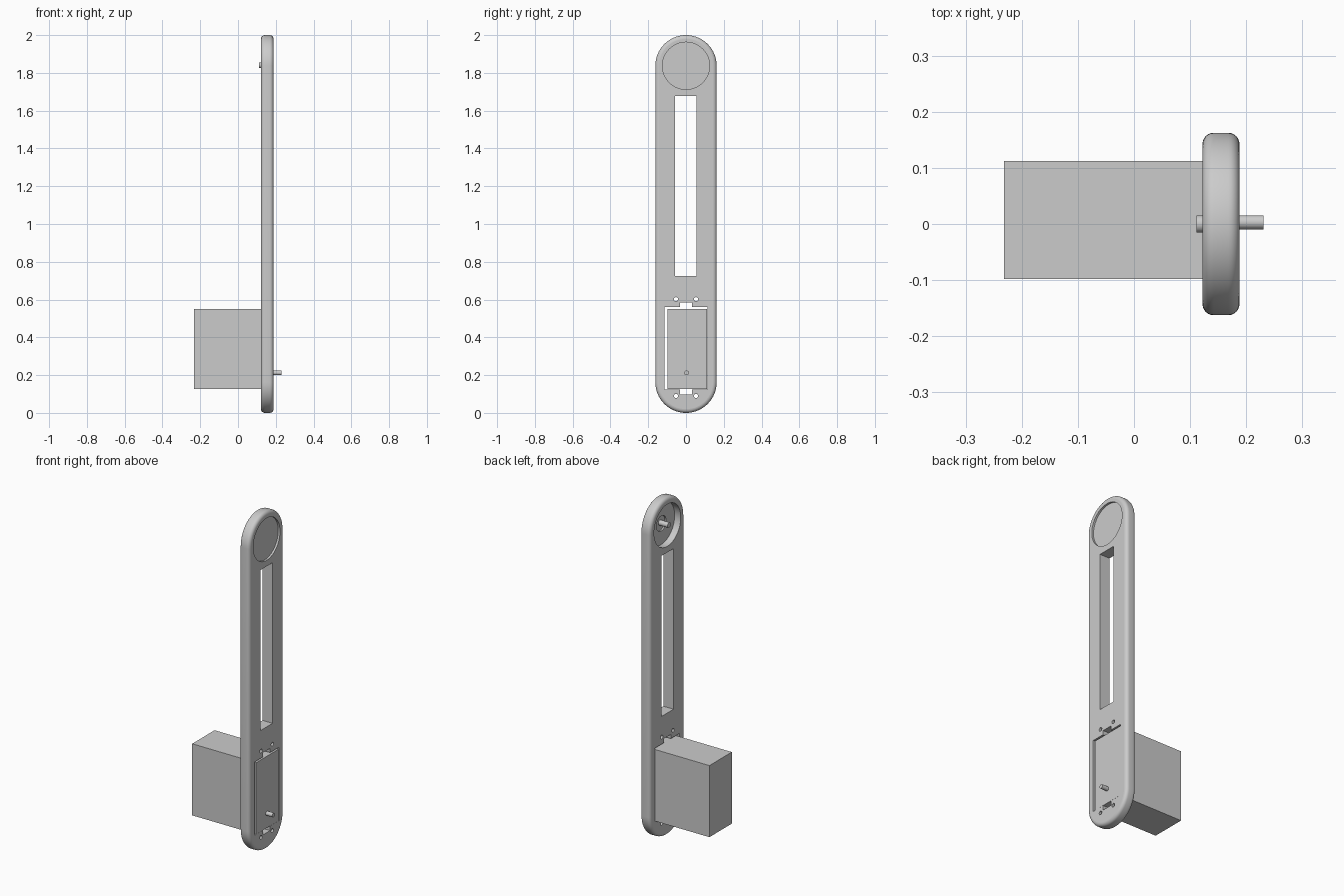
import bpy, bmesh, math
from mathutils import Matrix, Vector

if "Cube" in bpy.data.objects:
    bpy.data.objects.remove(bpy.data.objects["Cube"])

grey = bpy.data.materials.new("plain grey")
grey.use_nodes = True
colour = (0.6, 0.6, 0.6, 1)
grey.diffuse_color = colour
grey.node_tree.nodes["Principled BSDF"].inputs["Base Color"].default_value = colour

X0, X1 = 0.122, 0.188      # plate faces
R = 0.1625                 # end radius
TOP = 2 - R                # centre of the rounded top


def finish(name, bm):
    bmesh.ops.recalc_face_normals(bm, faces=bm.faces)
    mesh = bpy.data.meshes.new(name)
    bm.to_mesh(mesh)
    bm.free()
    mesh.materials.append(grey)
    obj = bpy.data.objects.new(name, mesh)
    bpy.context.collection.objects.link(obj)
    return obj


def box(name, x0, x1, y0, y1, z0, z1):
    bm = bmesh.new()
    bmesh.ops.create_cube(bm, size=1)
    bmesh.ops.scale(bm, vec=(x1 - x0, y1 - y0, z1 - z0), verts=bm.verts)
    bmesh.ops.translate(bm, vec=((x0 + x1) / 2, (y0 + y1) / 2, (z0 + z1) / 2), verts=bm.verts)
    return finish(name, bm)


def rod(name, x0, x1, y, z, radius, sides=32):
    bm = bmesh.new()
    place = Matrix.Translation(((x0 + x1) / 2, y, z)) @ Matrix.Rotation(math.pi / 2, 4, 'Y')
    bmesh.ops.create_cone(bm, cap_ends=True, segments=sides, radius1=radius,
                          radius2=radius, depth=x1 - x0, matrix=place)
    return finish(name, bm)


def smooth(obj):
    bpy.ops.object.select_all(action='DESELECT')
    obj.select_set(True)
    bpy.context.view_layer.objects.active = obj
    bpy.ops.object.shade_smooth_by_angle(angle=math.radians(35))
    for face in obj.data.polygons:
        if abs(face.normal.x) > 0.999:
            face.use_smooth = False


# Rounded arm plate
N = 32
bm = bmesh.new()
ring = []
for centre, start in ((TOP, 0), (R, math.pi)):
    for i in range(N + 1):
        a = start + math.pi * i / N
        ring.append(bm.verts.new((X0, R * math.cos(a), centre + R * math.sin(a))))
base = bm.faces.new(ring)
out = bmesh.ops.extrude_face_region(bm, geom=[base], use_keep_orig=True)
moved = [g for g in out["geom"] if isinstance(g, bmesh.types.BMVert)]
bmesh.ops.translate(bm, vec=(X1 - X0, 0, 0), verts=moved)
bmesh.ops.recalc_face_normals(bm, faces=bm.faces)
rim = [e for e in bm.edges if abs(e.verts[0].co.x - e.verts[1].co.x) < 1e-5]
bmesh.ops.bevel(bm, geom=rim, offset=0.02, segments=6, profile=0.5, affect='EDGES')
plate = finish("arm_plate", bm)

# Openings through the plate
A, B = X0 - 0.05, X1 + 0.05
cutters = [
    box("slot_cutter", A, B, -0.057, 0.055, 0.725, 1.677),
    box("motor_cutter", A, B, -0.113, 0.114, 0.125, 0.56),
    box("notch_cutter", A, B, -0.032, 0.032, 0.098, 0.585),
    rod("outer_recess_cutter", X1 - 0.012, B, 0, TOP, 0.125, 64),
    rod("inner_recess_cutter", A, X0 + 0.04, 0, TOP, 0.125, 64),
    rod("hub_cutter", A, X0 + 0.049, 0, TOP, 0.045),
]
for y in (-0.053, 0.053):
    for z in (0.09, 0.602):
        cutters.append(rod("screw_cutter", A, B, y, z, 0.011, 20))
for cutter in cutters:
    cutter.hide_render = True
    mod = plate.modifiers.new("cut", 'BOOLEAN')
    mod.operation = 'DIFFERENCE'
    mod.solver = 'EXACT'
    mod.object = cutter
bpy.context.view_layer.update()
graph = bpy.context.evaluated_depsgraph_get()
cut_mesh = bpy.data.meshes.new_from_object(plate.evaluated_get(graph))
plate.modifiers.clear()
plate.data = cut_mesh
for cutter in cutters:
    bpy.data.objects.remove(cutter)
smooth(plate)

# Motor block set into the plate, its drive pin, and the pulley shaft
box("motor_block", -0.232, X1, -0.098, 0.112, 0.1255, 0.55)
smooth(rod("drive_pin", X1 - 0.01, 0.231, 0.003, 0.212, 0.0125))
smooth(rod("pulley_shaft", 0.111, X0 + 0.05, 0, TOP + 0.003, 0.0155))
